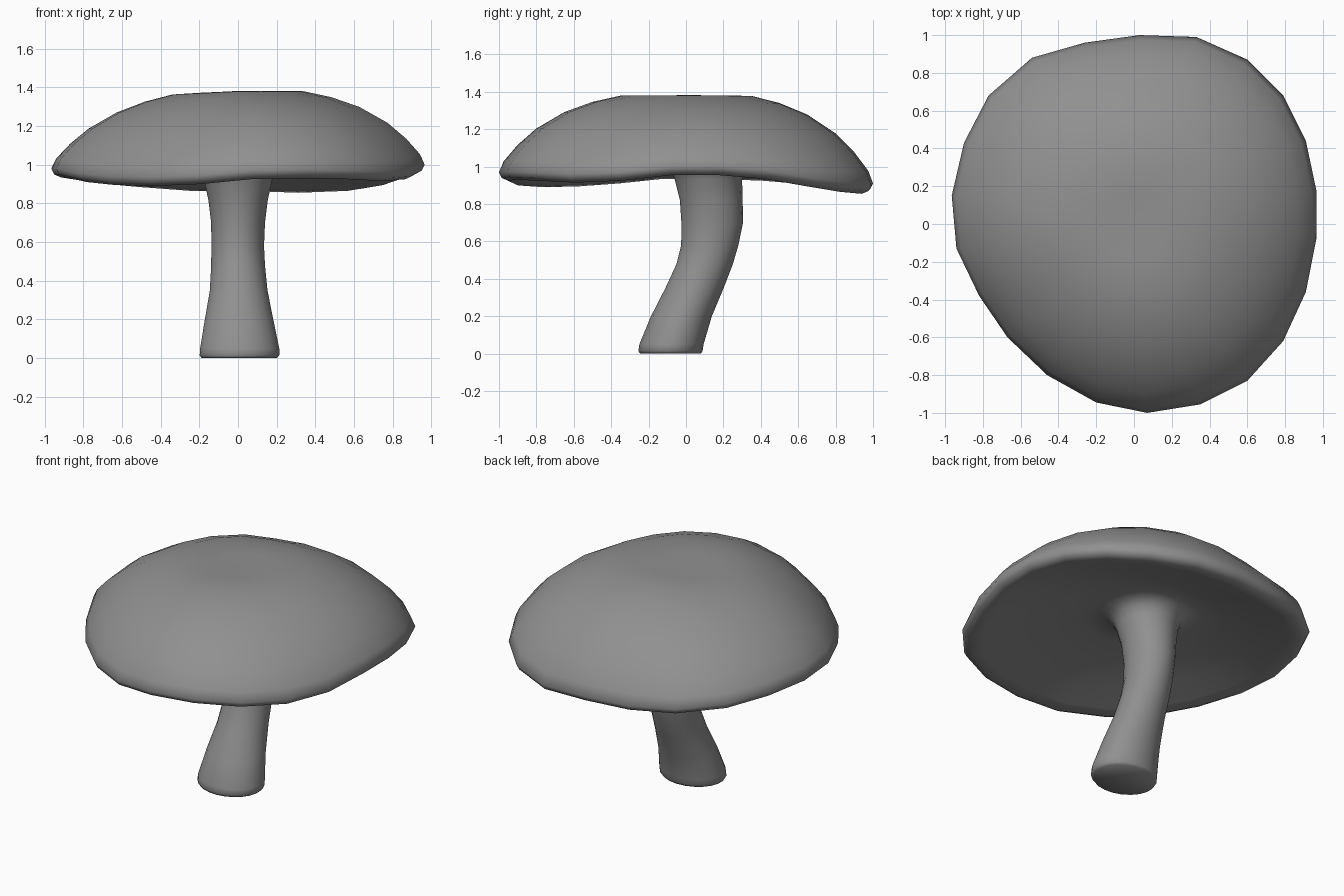
import bpy, math

if "Cube" in bpy.data.objects:
    bpy.data.objects.remove(bpy.data.objects["Cube"])

def skin(name, rings, start, end):
    """Loft closed rings of points, closing each end with a fan to a centre point."""
    n = len(rings[0])
    verts = [p for r in rings for p in r] + [start, end]
    a, b = len(verts) - 2, len(verts) - 1
    last = (len(rings) - 1) * n
    faces = []
    for i in range(n):
        j = (i + 1) % n
        faces.append((a, j, i))
        faces.append((b, last + i, last + j))
        for k in range(len(rings) - 1):
            faces.append((k*n + i, k*n + j, (k+1)*n + j, (k+1)*n + i))
    me = bpy.data.meshes.new(name)
    me.from_pydata(verts, [], faces)
    ob = bpy.data.objects.new(name, me)
    bpy.context.collection.objects.link(ob)
    bpy.ops.object.select_all(action='DESELECT')
    ob.select_set(True)
    bpy.context.view_layer.objects.active = ob
    bpy.ops.object.shade_smooth_by_angle(angle=math.radians(70))
    return ob

# Cap rim: wavy outline (x, y, z), counter-clockwise
rim = [(.03, 1, .91), (.33, .99, .90), (.60, .87, .91), (.79, .68, .94), (.91, .44, .98),
       (.965, .18, 1.0), (.965, -.08, 1.0), (.91, -.36, .97), (.79, -.62, .96), (.60, -.83, .97),
       (.35, -.955, .975), (.07, -1, .97), (-.20, -.945, .945), (-.46, -.80, .935),
       (-.67, -.60, .94), (-.82, -.38, .955), (-.94, -.13, .98), (-.965, .15, .98),
       (-.90, .43, .97), (-.77, .68, .95), (-.54, .88, .93), (-.26, .96, .91)][::-1]

# Stem: bent, flared at foot and top (z, centre x, centre y, radius x, radius y)
sections = [(0, .005, -.083, .195, .163), (.015, .007, -.083, .207, .172), (.05, .008, -.078, .206, .172),
            (.2, .005, -.025, .178, .163), (.35, .003, .045, .15, .156), (.48, 0, .10, .14, .151),
            (.58, -.002, .127, .137, .153), (.7, 0, .14, .14, .165), (.82, 0, .135, .155, .168),
            (.93, 0, .12, .18, .18), (.98, 0, .12, .20, .20), (1.015, 0, .12, .24, .24)]
angles = [math.atan2(y, x) for x, y, z in rim]
rings = [[(cx + rx*math.cos(a), cy + ry*math.sin(a), z) for a in angles]
         for z, cx, cy, rx, ry in sections]

# Underside: (scale, drop below rim, blend toward the hollow round the stem)
HOLLOW = 1.025
for s, d, t in [(.32, 0, 1), (.48, .015, .8), (.7, .035, .45), (.88, .045, .12), (.95, .045, 0), (.985, .03, 0)]:
    rings.append([(x*s, y*s + .12*t*(1 - s), (z - d)*(1 - t) + HOLLOW*t) for x, y, z in rim])

# Dome: (scale, share of the height from rim to crown), lower on the left shoulder
for s, h in [(1, 0), (.975, .14), (.9, .35), (.8, .56), (.65, .77), (.5, .90), (.35, .98), (.18, .985)]:
    rings.append([(x*s, y*s, z + (1.388 - .05*max(0, -x*s) - z)*h) for x, y, z in rim])

mushroom = skin("mushroom_cap_and_stem", rings, (.005, -.083, 0), (0, 0, 1.372))

# Dark grey colour
mat = bpy.data.materials.new("dark_grey")
mat.diffuse_color = (.28, .28, .28, 1)
mat.use_nodes = True
mat.node_tree.nodes["Principled BSDF"].inputs["Base Color"].default_value = mat.diffuse_color
mushroom.data.materials.append(mat)
